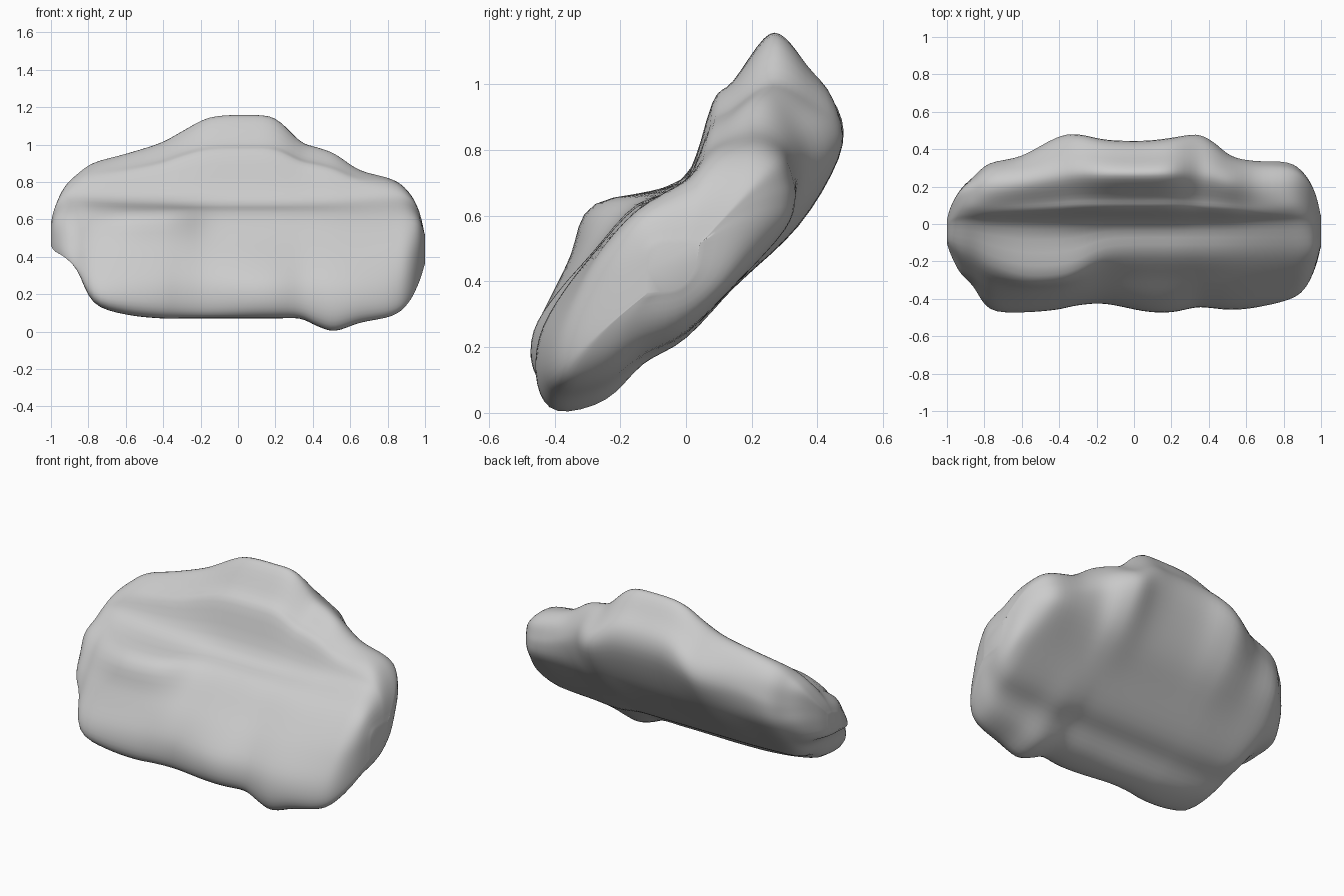
import bpy, bmesh
from mathutils import Vector

if "Cube" in bpy.data.objects:
    bpy.data.objects.remove(bpy.data.objects["Cube"])

# Side profiles (y, z), same point order: lower front edge, up the face, over the top, down the back
MID = [(-.39, .07), (-.45, .13), (-.45, .25), (-.38, .37), (-.28, .49), (-.15, .64), (0, .70),
       (.08, .95), (.14, 1.0), (.24, 1.14), (.30, 1.14), (.37, 1.05), (.44, .96), (.44, .82),
       (.32, .57), (.16, .40), (0, .24), (-.13, .18), (-.24, .09)]
SIDE = [(-.38, .07), (-.43, .13), (-.42, .24), (-.36, .36), (-.28, .48), (-.15, .62), (0, .71),
        (.05, .77), (.10, .81), (.17, .825), (.24, .82), (.30, .78), (.325, .71), (.335, .65),
        (.31, .56), (.16, .40), (0, .24), (-.13, .18), (-.24, .10)]

# Raised shoulder on the left of the front face: profile index -> offset
BUMP = {3: (-.02, .0), 4: (-.06, .0), 5: (-.13, .01), 6: (-.02, -.01)}

# Stations: x, y min, y max, z min, z max, share of mid profile, share of bump
STATIONS = [
    (-1.0, -.10, .02, .46, .58, 0, 0), (-.98, -.16, .09, .43, .66, 0, 0),
    (-.93, -.26, .18, .40, .77, 0, 0), (-.86, -.33, .25, .33, .84, 0, .1),
    (-.77, -.455, .325, .15, .90, .15, .5), (-.60, -.47, .36, .09, .945, .4, 1),
    (-.42, -.455, .455, .07, 1.0, .65, 1), (-.30, -.43, .47, .07, 1.06, .9, .75),
    (-.15, -.42, .44, .07, 1.135, 1, .1), (.05, -.46, .435, .07, 1.145, 1, 0),
    (.20, -.465, .45, .07, 1.13, 1, 0), (.33, -.44, .47, .07, 1.01, .8, 0),
    (.42, -.445, .435, .03, .98, .7, 0), (.52, -.455, .36, 0, .945, .5, 0),
    (.65, -.445, .335, .045, .86, .2, 0), (.82, -.405, .33, .08, .815, 0, 0),
    (.91, -.35, .27, .15, .75, 0, 0), (.97, -.23, .16, .27, .64, 0, 0),
    (1.0, -.11, .03, .37, .50, 0, 0)]


def fit(vals, lo, hi, centre):
    """Move the extremes to lo and hi, leaving the middle as undisturbed as possible."""
    def pull(v):
        end, goal = (max(vals), hi) if v > centre else (min(vals), lo)
        span, shift = end - centre, goal - end
        power = max(1, min(3, abs(span) / max(abs(shift), 1e-4)))
        return v + shift * ((v - centre) / span) ** power
    return [pull(v) for v in vals]


def section(x, y0, y1, z0, z1, mid, bump):
    pts = [Vector(s).lerp(Vector(m), mid) for s, m in zip(SIDE, MID)]
    ys = fit([p.x for p in pts], y0, y1, -.04)
    zs = fit([p.y for p in pts], z0, z1, .51)
    for i, (dy, dz) in BUMP.items():
        ys[i] += dy * bump
        zs[i] += dz * bump
    return [Vector((x, y, z)) for y, z in zip(ys, zs)]


def spline(a, b, c, d, t):
    return .5 * (2 * b + (c - a) * t + (2 * a - 5 * b + 4 * c - d) * t * t
                 + (3 * b - a - 3 * c + d) * t ** 3)


def smooth_ring(ring, steps=4):
    n = len(ring)
    return [spline(ring[i - 1], ring[i], ring[(i + 1) % n], ring[(i + 2) % n], k / steps)
            for i in range(n) for k in range(steps)]


def smooth_loft(rings, steps=4):
    out, last = [], len(rings) - 1
    for i in range(last):
        four = [rings[max(0, min(last, i + o))] for o in (-1, 0, 1, 2)]
        for k in range(steps):
            out.append([spline(*p, k / steps) for p in zip(*four)])
    return out + [rings[-1]]


# Leaning slab lofted along x, with closed ends
loops = smooth_loft([smooth_ring(section(*s)) for s in STATIONS])
bm = bmesh.new()
rows = [[bm.verts.new(p) for p in loop] for loop in loops]
for r, s in zip(rows, rows[1:]):
    for i in range(len(r)):
        j = (i + 1) % len(r)
        bm.faces.new((r[i], r[j], s[j], s[i]))
bm.faces.new(rows[0])
bm.faces.new(rows[-1])
for _ in range(3):
    bmesh.ops.smooth_vert(bm, verts=bm.verts, factor=.5, use_axis_x=False, use_axis_y=True, use_axis_z=True)
bmesh.ops.recalc_face_normals(bm, faces=bm.faces)
mesh = bpy.data.meshes.new("leaning_rock")
bm.to_mesh(mesh)
bm.free()
for p in mesh.polygons:
    p.use_smooth = True
rock = bpy.data.objects.new("leaning_rock", mesh)
bpy.context.collection.objects.link(rock)
